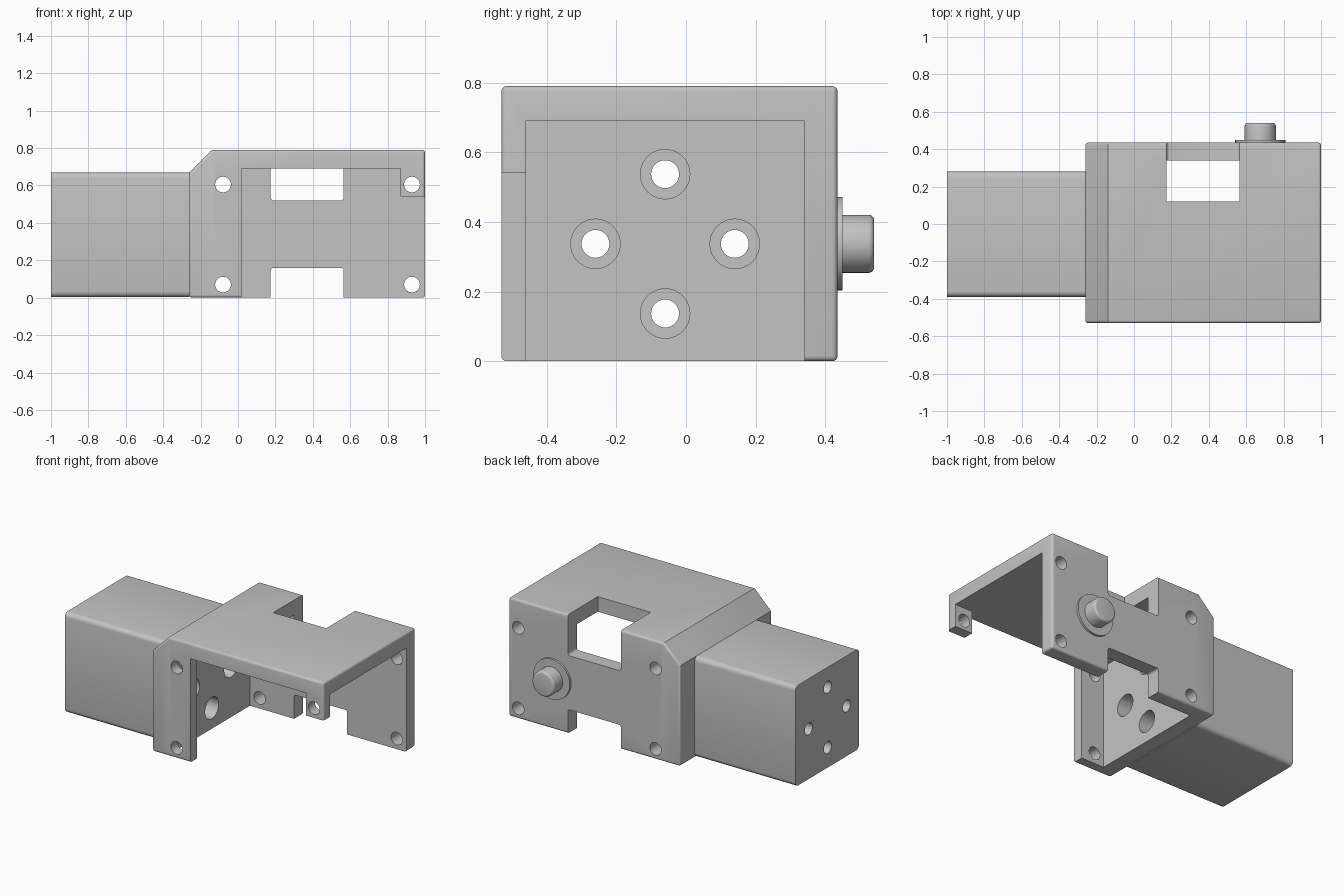
import bpy
import bmesh
from math import radians
from mathutils import Matrix, Vector

if "Cube" in bpy.data.objects:
    bpy.data.objects.remove(bpy.data.objects["Cube"], do_unlink=True)

grey = bpy.data.materials.new("light grey")
grey.use_nodes = True
colour = (0.55, 0.55, 0.55, 1)
grey.diffuse_color = colour
grey.node_tree.nodes["Principled BSDF"].inputs["Base Color"].default_value = colour


def add_object(name, bm):
    bmesh.ops.recalc_face_normals(bm, faces=bm.faces)
    mesh = bpy.data.meshes.new(name)
    bm.to_mesh(mesh)
    bm.free()
    mesh.materials.append(grey)
    obj = bpy.data.objects.new(name, mesh)
    bpy.context.collection.objects.link(obj)
    return obj


def round_edges(bm, edges, radius):
    bmesh.ops.bevel(bm, geom=edges, offset=radius, segments=4, profile=0.5,
                    affect="EDGES")


def box(name, low, high, round_axis=None, radius=0.015):
    """Box between two corners; edges along round_axis may be rounded."""
    low, high = Vector(low), Vector(high)
    bm = bmesh.new()
    bmesh.ops.create_cube(bm, size=1)
    bmesh.ops.scale(bm, vec=high - low, verts=bm.verts)
    bmesh.ops.translate(bm, vec=(low + high) / 2, verts=bm.verts)
    if round_axis is not None:
        along = [e for e in bm.edges
                 if abs((e.verts[0].co - e.verts[1].co)[round_axis]) > 1e-4]
        round_edges(bm, along, radius)
    return add_object(name, bm)


def cylinder(name, start, end, radius, rim=0):
    """Cylinder from start to end, with an optional rounded rim at the end."""
    start, end = Vector(start), Vector(end)
    axis = end - start
    turn = axis.to_track_quat("Z", "Y").to_matrix().to_4x4()
    bm = bmesh.new()
    bmesh.ops.create_cone(bm, cap_ends=True, segments=40, radius1=radius,
                          radius2=radius, depth=axis.length,
                          matrix=Matrix.Translation((start + end) / 2) @ turn)
    if rim:
        ends = [e for e in bm.edges
                if all((v.co - end).dot(axis) > -1e-5 for v in e.verts)]
        round_edges(bm, ends, rim)
    return add_object(name, bm)


def cut(target, cutters):
    bpy.context.view_layer.objects.active = target
    for cutter in cutters:
        mod = target.modifiers.new("cut", "BOOLEAN")
        mod.operation, mod.solver, mod.object = "DIFFERENCE", "EXACT", cutter
        bpy.ops.object.modifier_apply(modifier=mod.name)
        bpy.data.objects.remove(cutter, do_unlink=True)


# Bracket: chamfered side profile drawn through from front to back
FRONT, BACK = -0.53, 0.435
profile = [(-0.26, 0), (1, 0), (1, 0.79), (-0.14, 0.79), (-0.26, 0.67)]
bm = bmesh.new()
face = bm.faces.new([bm.verts.new((x, FRONT, z)) for x, z in profile])
side = bmesh.ops.extrude_face_region(bm, geom=[face])["geom"]
bmesh.ops.translate(bm, vec=(0, BACK - FRONT, 0),
                    verts=[v for v in side if isinstance(v, bmesh.types.BMVert)])
bmesh.ops.recalc_face_normals(bm, faces=bm.faces)
round_edges(bm, [e for e in bm.edges if e.calc_face_angle() > radians(60)], 0.015)
bracket = add_object("bracket", bm)

# Hollow, front opening with a corner tab, and the notches in the back
cut(bracket, [
    box("hollow", (-0.15, -0.46, -0.2), (1.2, 0.34, 0.69)),
    box("front_opening", (0.02, -0.7, -0.2), (0.87, -0.4, 0.69)),
    box("tab_opening", (0.8, -0.7, -0.2), (1.2, -0.4, 0.54)),
    box("lower_notch", (0.175, 0.3, -0.2), (0.565, 0.6, 0.16), 1),
    box("upper_notch", (0.175, 0.3, 0.52), (0.565, 0.6, 1), 1),
    box("top_notch", (0.175, 0.12, 0.6), (0.565, 0.6, 1)),
])

# Corner fixing holes
cut(bracket, [cylinder("fixing_hole", (x, -0.7, z), (x, 0.6, z), 0.042)
              for x in (-0.08, 0.93) for z in (0.07, 0.605)])

# Long housing with rounded lengthwise edges
housing = box("housing", (-1, -0.39, 0.003), (-0.26, 0.28, 0.67), 0, 0.03)

# Four counterbored screw holes through the housing and bracket wall
for y, z in ((-0.26, 0.337), (0.14, 0.337), (-0.06, 0.137), (-0.06, 0.537)):
    cut(bracket, [cylinder("wide_bore", (-0.4, y, z), (-0.1, y, z), 0.071)])
    cut(housing, [cylinder("wide_bore", (-0.85, y, z), (-0.1, y, z), 0.071),
                  cylinder("screw_bore", (-1.2, y, z), (-0.1, y, z), 0.04)])

# Round button and its flange on the back
flange = cylinder("button_flange", (0.675, 0.425, 0.337), (0.675, 0.449, 0.337), 0.134)
button = cylinder("button", (0.675, 0.43, 0.337), (0.675, 0.54, 0.337), 0.083, 0.015)

# Smooth the rounds and bores, keeping the corners crisp
bpy.ops.object.select_all(action="DESELECT")
for obj in (bracket, housing, flange, button):
    obj.select_set(True)
bpy.context.view_layer.objects.active = bracket
bpy.ops.object.shade_smooth_by_angle(angle=radians(30))
